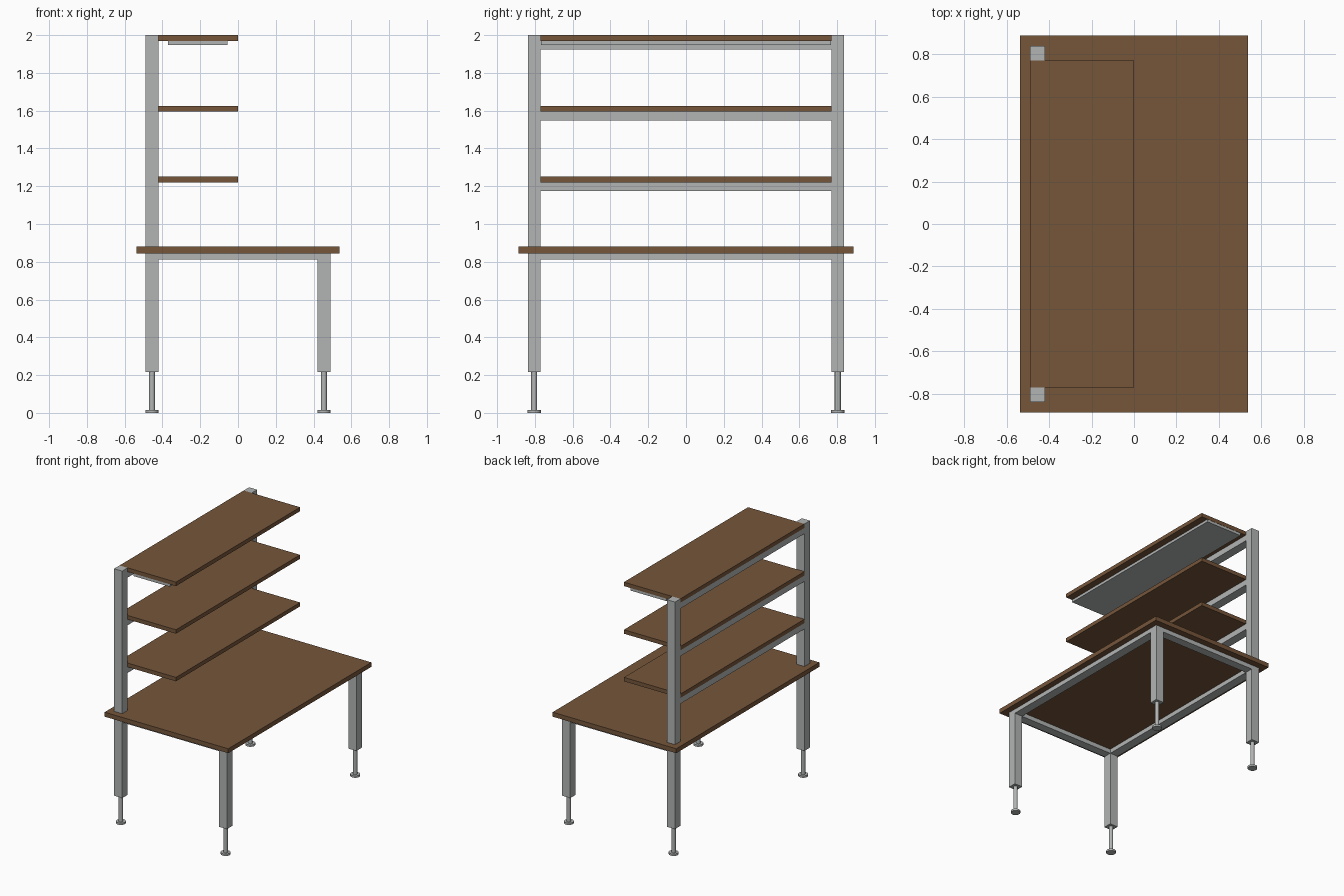
import bpy
import math

default = bpy.data.objects.get("Cube")
if default:
    bpy.data.objects.remove(default, do_unlink=True)


def make_material(name, color, roughness):
    mat = bpy.data.materials.new(name)
    mat.use_nodes = True
    mat.diffuse_color = color
    bsdf = mat.node_tree.nodes["Principled BSDF"]
    bsdf.inputs["Base Color"].default_value = color
    bsdf.inputs["Roughness"].default_value = roughness
    return mat


WOOD = make_material("brown wood", (0.18, 0.093, 0.042, 1), 0.6)
STEEL = make_material("light grey steel", (0.45, 0.46, 0.46, 1), 0.5)


def box(name, x, y, z, mat):
    """Box spanning the (min, max) ranges x, y and z."""
    bpy.ops.mesh.primitive_cube_add(size=1)
    obj = bpy.context.object
    obj.name = name
    for v in obj.data.vertices:
        v.co = [r[0] if c < 0 else r[1] for c, r in zip(v.co, (x, y, z))]
    obj.data.materials.append(mat)
    return obj


def cylinder(name, x, y, z, radius, mat):
    bpy.ops.mesh.primitive_cylinder_add(
        vertices=24, radius=radius, depth=z[1] - z[0],
        location=(x, y, (z[0] + z[1]) / 2))
    obj = bpy.context.object
    obj.name = name
    bpy.ops.object.shade_smooth_by_angle(angle=math.radians(40))
    obj.data.materials.append(mat)
    return obj


# Main dimensions: inner and outer faces of the legs, and board heights
XI, XO = 0.42, 0.49
YI, YO = 0.77, 0.837
TOP_UNDER, TOP = 0.845, 0.88
LEG_BOTTOM = 0.217

# Work surface
box("tabletop", (-0.537, 0.537), (-0.888, 0.888), (TOP_UNDER, TOP), WOOD)

# Legs with adjustable feet; the -x pair runs up as shelf posts
for sx, x_name, height in ((-1, "post", 2.0), (1, "leg", TOP_UNDER)):
    for sy, y_name in ((-1, "front"), (1, "back")):
        name = f"{y_name}_{x_name}"
        cx, cy = sx * (XI + XO) / 2, sy * (YI + YO) / 2
        hx, hy = (XO - XI) / 2, (YO - YI) / 2
        box(name, (cx - hx, cx + hx), (cy - hy, cy + hy),
            (LEG_BOTTOM, height), STEEL)
        cylinder(name + "_rod", cx, cy, (0.01, LEG_BOTTOM + 0.01), 0.016, STEEL)
        cylinder(name + "_foot", cx, cy, (0, 0.015), 0.035, STEEL)

# Frame rails under the tabletop
for s, side in ((-1, "right"), (1, "left")):
    box(f"{side}_table_rail", sorted((s * XI, s * XO)), (-YI, YI),
        (0.811, TOP_UNDER), STEEL)
for s, side in ((-1, "front"), (1, "back")):
    box(f"{side}_table_rail", (-XI, XI), sorted((s * YI, s * YO)),
        (0.811, TOP_UNDER), STEEL)

# Shelves between the posts, each carried by a rail
for name, top in (("lower", 1.252), ("middle", 1.626), ("upper", 2.0)):
    under = top - 0.031
    box(f"{name}_shelf", (-XO, 0), (-YI, YI), (under, top), WOOD)
    box(f"{name}_shelf_rail", (-XO, -XI), (-YI, YI), (top - 0.077, under), STEEL)

# Flat lamp panel under the upper shelf
box("lamp_panel", (-0.37, -0.055), (-0.768, 0.768), (1.948, 1.969), STEEL)
